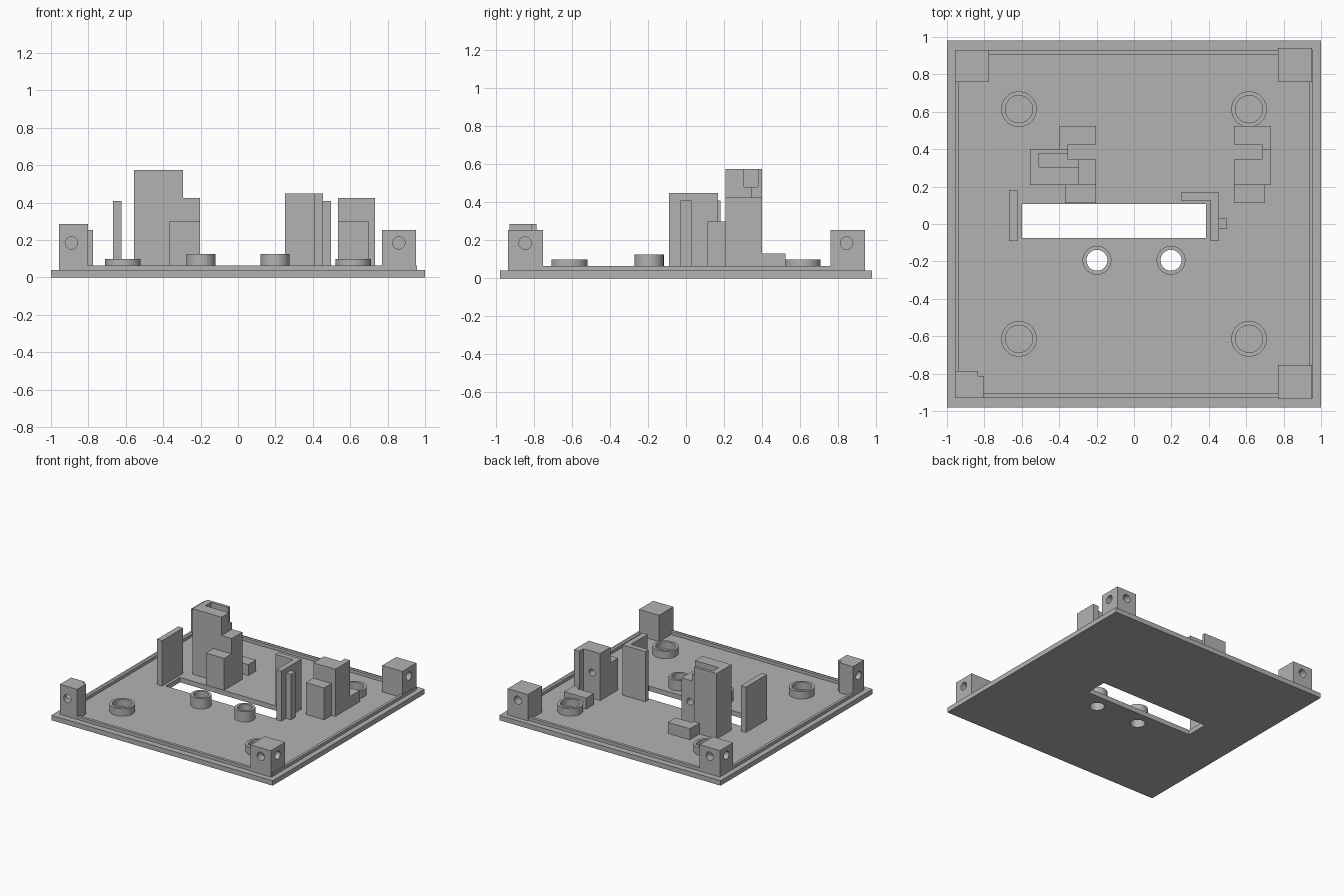
import bpy, bmesh, math
from mathutils import Matrix, Vector

if "Cube" in bpy.data.objects:
    bpy.data.objects.remove(bpy.data.objects["Cube"])

grey = bpy.data.materials.new("plain_grey")
grey.use_nodes = True
tone = (0.45, 0.45, 0.45, 1)
grey.diffuse_color = tone
grey.node_tree.nodes["Principled BSDF"].inputs["Base Color"].default_value = tone

FLOOR = 0.04
SINK = FLOOR - 0.01


def finish(name, bm):
    bmesh.ops.recalc_face_normals(bm, faces=bm.faces)
    mesh = bpy.data.meshes.new(name)
    bm.to_mesh(mesh)
    bm.free()
    mesh.materials.append(grey)
    ob = bpy.data.objects.new(name, mesh)
    bpy.context.collection.objects.link(ob)
    return ob


def prism(name, outline, z0, z1):
    bm = bmesh.new()
    face = bm.faces.new([bm.verts.new((x, y, z0)) for x, y in outline])
    ext = bmesh.ops.extrude_face_region(bm, geom=[face])
    verts = [v for v in ext["geom"] if isinstance(v, bmesh.types.BMVert)]
    bmesh.ops.translate(bm, verts=verts, vec=(0, 0, z1 - z0))
    return finish(name, bm)


def block(name, x0, x1, y0, y1, z1, z0=SINK):
    return prism(name, [(x0, y0), (x1, y0), (x1, y1), (x0, y1)], z0, z1)


def rod(name, start, end, r, sides=32):
    a, b = Vector(start), Vector(end)
    turn = Vector((0, 0, 1)).rotation_difference(b - a).to_matrix().to_4x4()
    bm = bmesh.new()
    bmesh.ops.create_cone(bm, cap_ends=True, segments=sides, radius1=r, radius2=r,
                          depth=(b - a).length,
                          matrix=Matrix.Translation((a + b) / 2) @ turn)
    return finish(name, bm)


def combine(ob, others, operation="DIFFERENCE"):
    for other in others:
        other.hide_render = True
        mod = ob.modifiers.new("combine", "BOOLEAN")
        mod.operation, mod.solver, mod.object = operation, "EXACT", other
    graph = bpy.context.evaluated_depsgraph_get()
    mesh = bpy.data.meshes.new_from_object(ob.evaluated_get(graph))
    ob.modifiers.clear()
    ob.data = mesh
    for other in others:
        bpy.data.objects.remove(other)
    return ob


def smooth(ob):
    bpy.ops.object.select_all(action="DESELECT")
    ob.select_set(True)
    bpy.context.view_layer.objects.active = ob
    bpy.ops.object.shade_smooth_by_angle(angle=math.radians(30))


# Base plate with a slot and two round openings
PEG_X, PEG_Y = 0.198, -0.194
plate = block("base_plate", -1, 1, -0.98, 0.98, FLOOR, 0)
cuts = [block("slot_cutter", -0.6, 0.385, -0.075, 0.108, 0.2, -0.1)]
cuts += [rod("opening_cutter", (s * PEG_X, PEG_Y, -0.1), (s * PEG_X, PEG_Y, 0.2), 0.056)
         for s in (-1, 1)]
smooth(combine(plate, cuts))

# Raised rim just inside the plate edge
rim = block("rim", -0.957, 0.957, -0.93, 0.93, 0.065)
combine(rim, [block("rim_cutter", -0.935, 0.935, -0.906, 0.906, 0.2, 0)])


# Round collars
def collar(name, x, y, outer, inner, top):
    # bottom sits on the floor so the round openings stay clear
    ob = rod(name, (x, y, FLOOR), (x, y, top), outer, 48)
    smooth(combine(ob, [rod("bore", (x, y, 0), (x, y, 0.2), inner, 32)]))


for sx, side in ((-1, "right"), (1, "left")):
    for sy, end in ((-1, "front"), (1, "back")):
        collar(f"{end}_{side}_collar", sx * 0.615, sy * 0.614, 0.095, 0.073, 0.1)
    collar(f"{side}_opening_collar", sx * PEG_X, PEG_Y, 0.077, 0.056, 0.125)


# Corner posts with crossing holes on their outer faces
def drill(post, cx, cy, sx, sy):
    z, r = 0.185, 0.033
    holes = [rod("hole_x", (cx - sx * r, cy, z), (cx + sx * 0.3, cy, z), r),
             rod("hole_y", (cx, cy - sy * r, z), (cx, cy + sy * 0.3, z), r)]
    smooth(combine(post, holes))


drill(block("back_right_post", -0.957, -0.775, 0.76, 0.93, 0.255), -0.865, 0.845, -1, 1)
drill(block("back_left_post", 0.77, 0.952, 0.76, 0.941, 0.255), 0.86, 0.845, 1, 1)
drill(block("front_left_post", 0.77, 0.952, -0.936, -0.754, 0.255), 0.86, -0.847, 1, -1)
notched = prism("front_right_post", [(-0.957, -0.93), (-0.802, -0.93), (-0.802, -0.813),
                                     (-0.834, -0.813), (-0.834, -0.786), (-0.957, -0.786)],
                SINK, 0.285)
drill(notched, -0.89, -0.86, -1, -1)

# Upright guides beside the slot
block("right_guide", -0.668, -0.622, -0.09, 0.182, 0.41)
prism("left_guide", [(0.25, 0.168), (0.455, 0.168), (0.455, -0.09), (0.41, -0.09),
                     (0.41, 0.125), (0.25, 0.125)], SINK, 0.45)
block("left_guide_rib", 0.455, 0.498, -0.028, 0.03, 0.41)


# Stepped holders, one mirrored from the other
def holder(side, flip):
    def fx(outline):
        return [(flip(x), y) for x, y in outline]

    prism(f"{side}_holder_front_step",
          fx([(0.535, 0.112), (0.7, 0.112), (0.7, 0.208), (0.535, 0.208)]), SINK, 0.3)
    prism(f"{side}_holder_back_step",
          fx([(0.535, 0.524), (0.733, 0.524), (0.733, 0.4), (0.684, 0.4),
              (0.684, 0.424), (0.535, 0.424)]), SINK, 0.13)
    return prism(f"{side}_holder",
                 fx([(0.535, 0.208), (0.733, 0.208), (0.733, 0.4), (0.684, 0.4),
                     (0.684, 0.345), (0.535, 0.345)]), SINK, 0.425)


def pin_hole(x):
    return rod("pin_hole", (x, 0.27, 0.25), (x, 0.39, 0.25), 0.028)


left_holder = holder("left", lambda x: x)
smooth(combine(left_holder, [pin_hole(0.608)]))

# Right holder carries a taller tower with a slot in its top
right_holder = holder("right", lambda x: 0.332 - x)
tower = prism("tower", [(-0.556, 0.208), (-0.295, 0.208), (-0.295, 0.345), (-0.353, 0.345),
                        (-0.353, 0.4), (-0.556, 0.4)], SINK, 0.575)
combine(right_holder, [tower], "UNION")
smooth(combine(right_holder, [block("tower_slot", -0.51, -0.2, 0.305, 0.378, 0.7, 0.48),
                              pin_hole(-0.278)]))
